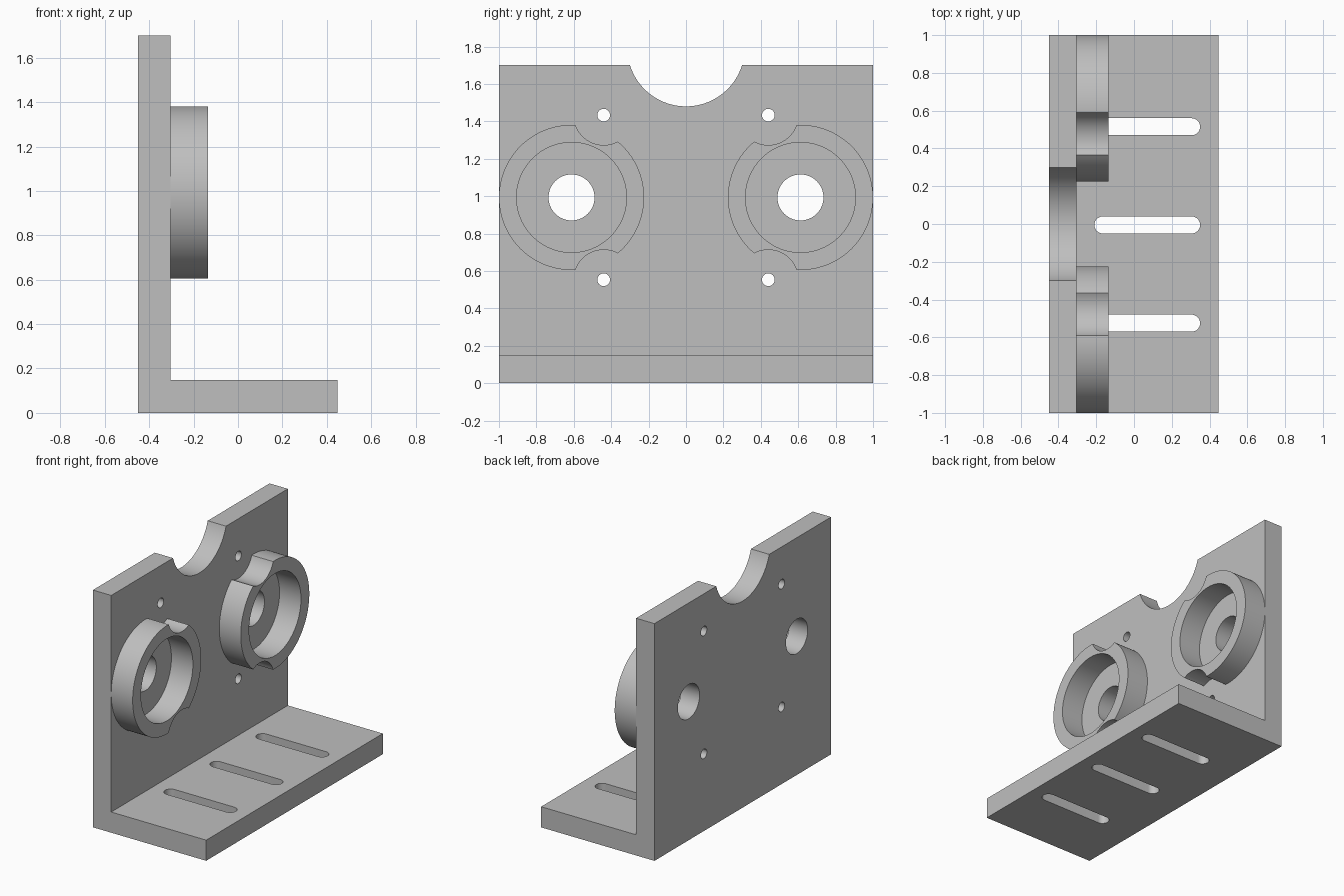
import bpy
import bmesh
from math import cos, sin, pi
from mathutils import Matrix

cube = bpy.data.objects.get("Cube")
if cube:
    bpy.data.objects.remove(cube, do_unlink=True)

# Plain grey metal
metal = bpy.data.materials.new("grey_metal")
metal.use_nodes = True
GREY = (0.52, 0.52, 0.52, 1)
metal.diffuse_color = GREY
metal.node_tree.nodes["Principled BSDF"].inputs["Base Color"].default_value = GREY

BACK, FACE, RIM, FRONT = -0.45, -0.305, -0.135, 0.448
HEIGHT, FOOT = 1.70, 0.148
RING_Y, RING_Z = 0.612, 0.993
BOLT_Y, BOLT_Z = 0.44, 0.44      # bolt height is measured from the ring centre


def prism(name, outline, depth, axes):
    """Extrude a flat outline; axes places (u, v, depth) in space."""
    bm = bmesh.new()
    lo, hi = depth
    face = bm.faces.new([bm.verts.new(axes(u, v, lo)) for u, v in outline])
    top = bmesh.ops.extrude_face_region(bm, geom=[face])
    shift = [b - a for a, b in zip(axes(0, 0, lo), axes(0, 0, hi))]
    verts = [g for g in top["geom"] if isinstance(g, bmesh.types.BMVert)]
    bmesh.ops.translate(bm, verts=verts, vec=shift)
    bmesh.ops.recalc_face_normals(bm, faces=bm.faces)
    mesh = bpy.data.meshes.new(name)
    bm.to_mesh(mesh)
    bm.free()
    obj = bpy.data.objects.new(name, mesh)
    mesh.materials.append(metal)
    bpy.context.collection.objects.link(obj)
    return obj


def along_x(u, v, d):
    return (d, u, v)


def along_y(u, v, d):
    return (u, d, v)


def along_z(u, v, d):
    return (u, v, d)


def arc(cx, cy, r, start=0.0, sweep=2 * pi, n=96):
    count = n if sweep >= 2 * pi else n + 1
    return [(cx + r * cos(start + sweep * i / n),
             cy + r * sin(start + sweep * i / n)) for i in range(count)]


def cut(target, cutters):
    """Subtract each cutter, apply the result and discard the cutters."""
    for cutter in cutters:
        cutter.hide_render = True
        mod = target.modifiers.new("cut", 'BOOLEAN')
        mod.operation, mod.solver, mod.object = 'DIFFERENCE', 'EXACT', cutter
    bpy.context.view_layer.update()
    evaluated = target.evaluated_get(bpy.context.evaluated_depsgraph_get())
    mesh = bpy.data.meshes.new_from_object(evaluated)
    target.modifiers.clear()
    target.data = mesh
    for cutter in cutters:
        bpy.data.objects.remove(cutter, do_unlink=True)


def smooth(obj):
    bpy.ops.object.select_all(action='DESELECT')
    obj.select_set(True)
    bpy.context.view_layer.objects.active = obj
    bpy.ops.object.shade_smooth_by_angle(angle=pi / 6)


def bore(y, z, r, depth, n=64):
    return prism("cutter", arc(y, z, r, n=n), depth, along_x)


# L-shaped bracket: upright plate and foot
profile = [(BACK, 0), (FRONT, 0), (FRONT, FOOT), (FACE, FOOT), (FACE, HEIGHT), (BACK, HEIGHT)]
bracket = prism("angle_bracket", profile, (-1, 1), along_y)

through = (BACK - 0.1, FACE + 0.1)
holes = [bore(0, 1.794, 0.314, through, 128)]          # top cradle
for side in (-1, 1):
    holes.append(bore(side * RING_Y, RING_Z, 0.123, through))
    for up in (-1, 1):
        holes.append(bore(side * BOLT_Y, RING_Z + up * BOLT_Z, 0.034, through, 32))

# Mounting slots in the foot
for y in (-0.525, -0.005, 0.515):
    slot = (arc(0.305, y, 0.045, -pi / 2, pi, 24) +
            arc(-0.165, y, 0.045, pi / 2, pi, 24))
    holes.append(prism("cutter", slot, (-0.1, FOOT + 0.1), along_z))
cut(bracket, holes)
smooth(bracket)

# Raised collars, relieved around the bolt holes
for side, label in ((-1, "right"), (1, "left")):
    y = side * RING_Y
    collar = prism(label + "_collar", arc(y, RING_Z, 0.388, n=128), (FACE, RIM), along_x)
    reach = (FACE - 0.1, RIM + 0.1)
    cutters = [bore(y, RING_Z, 0.294, reach, 128)]
    for up in (-1, 1):
        cutters.append(bore(side * BOLT_Y, RING_Z + up * BOLT_Z, 0.16, reach))
    cut(collar, cutters)
    smooth(collar)
